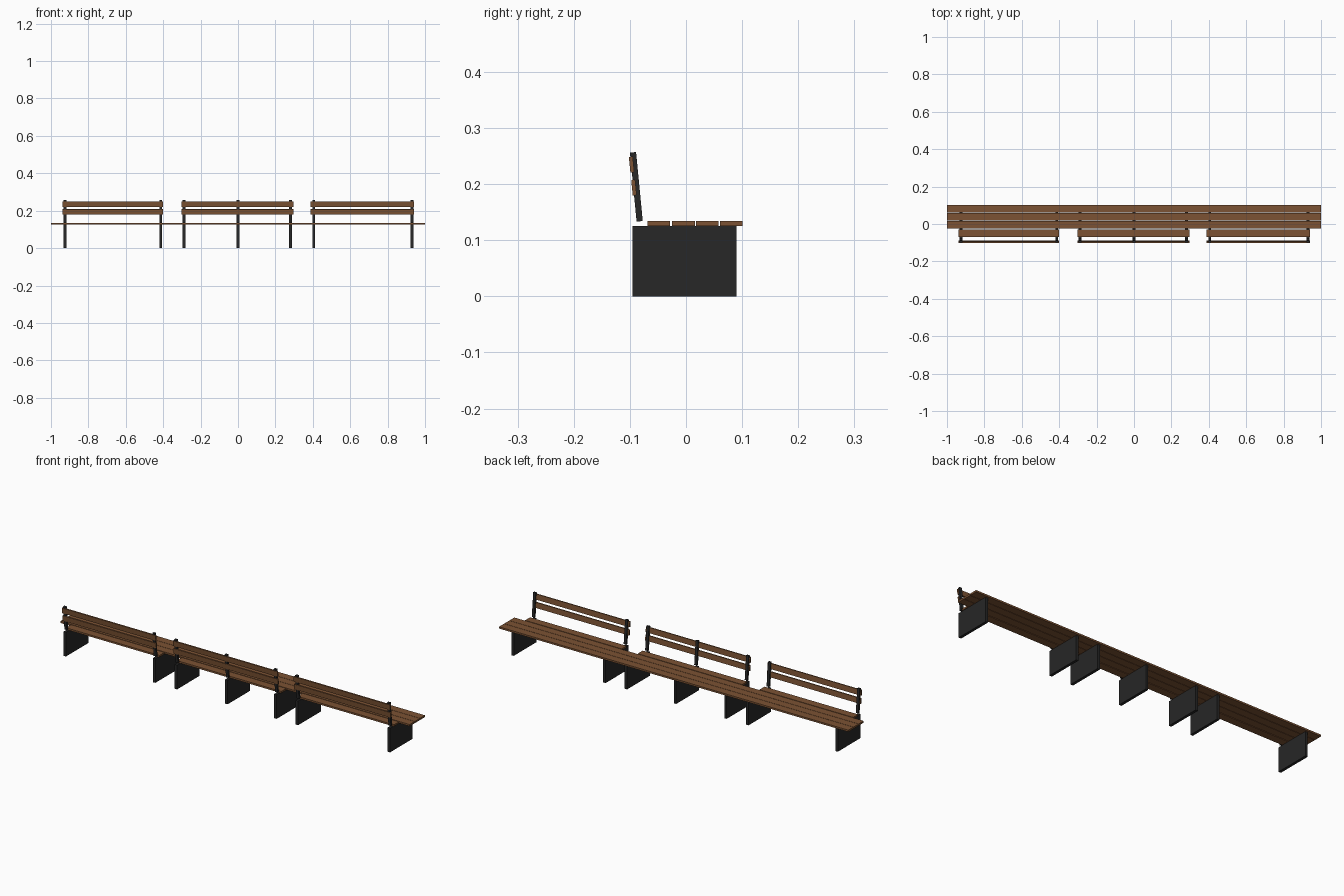
import bpy
import math

if "Cube" in bpy.data.objects:
    bpy.data.objects.remove(bpy.data.objects["Cube"])


def material(name, rgb):
    m = bpy.data.materials.new(name)
    m.diffuse_color = (*rgb, 1)
    m.use_nodes = True
    m.node_tree.nodes["Principled BSDF"].inputs["Base Color"].default_value = m.diffuse_color
    return m


wood = material("wood", (0.20, 0.085, 0.033))
metal = material("dark_metal", (0.02, 0.02, 0.02))


def box(name, x, y, z, mat, tilt=0.0):
    """Box from (min, max) ranges, optionally tilted about its own x axis."""
    bpy.ops.mesh.primitive_cube_add(
        size=1, location=[(a + b) / 2 for a, b in (x, y, z)])
    ob = bpy.context.object
    ob.name = name
    ob.scale = [b - a for a, b in (x, y, z)]
    bpy.ops.object.transform_apply(location=False, rotation=False, scale=True)
    ob.rotation_euler.x = tilt
    ob.data.materials.append(mat)
    return ob


SEAT_Z = (0.125, 0.134)
TILT = math.atan2(0.012, 0.124)

# Long seat slats
for y in (0.0602, 0.0178, -0.0246):
    box("seat_slat", (-1, 1), (y, y + 0.0405), SEAT_Z, wood)

# Three sections: rear seat slat, backrest slats, and their supports
sections = [
    ((-0.937, -0.401), (-0.925, -0.414)),
    ((-0.302, 0.296), (-0.289, 0.0, 0.281)),
    ((0.388, 0.941), (0.404, 0.930)),
]
for span, supports in sections:
    box("rear_seat_slat", span, (-0.069, -0.0285), SEAT_Z, wood)
    box("lower_back_slat", span, (-0.0963, -0.0893), (0.180, 0.208), wood, TILT)
    box("upper_back_slat", span, (-0.1005, -0.0935), (0.221, 0.249), wood, TILT)
    for x in supports:
        sx = (x - 0.007, x + 0.007)
        # Solid leg panel and leaning backrest post
        box("leg_panel", sx, (-0.095, 0.090), (0, 0.125), metal)
        box("back_post", sx, (-0.094, -0.083), (0.1335, 0.257), metal, TILT)
